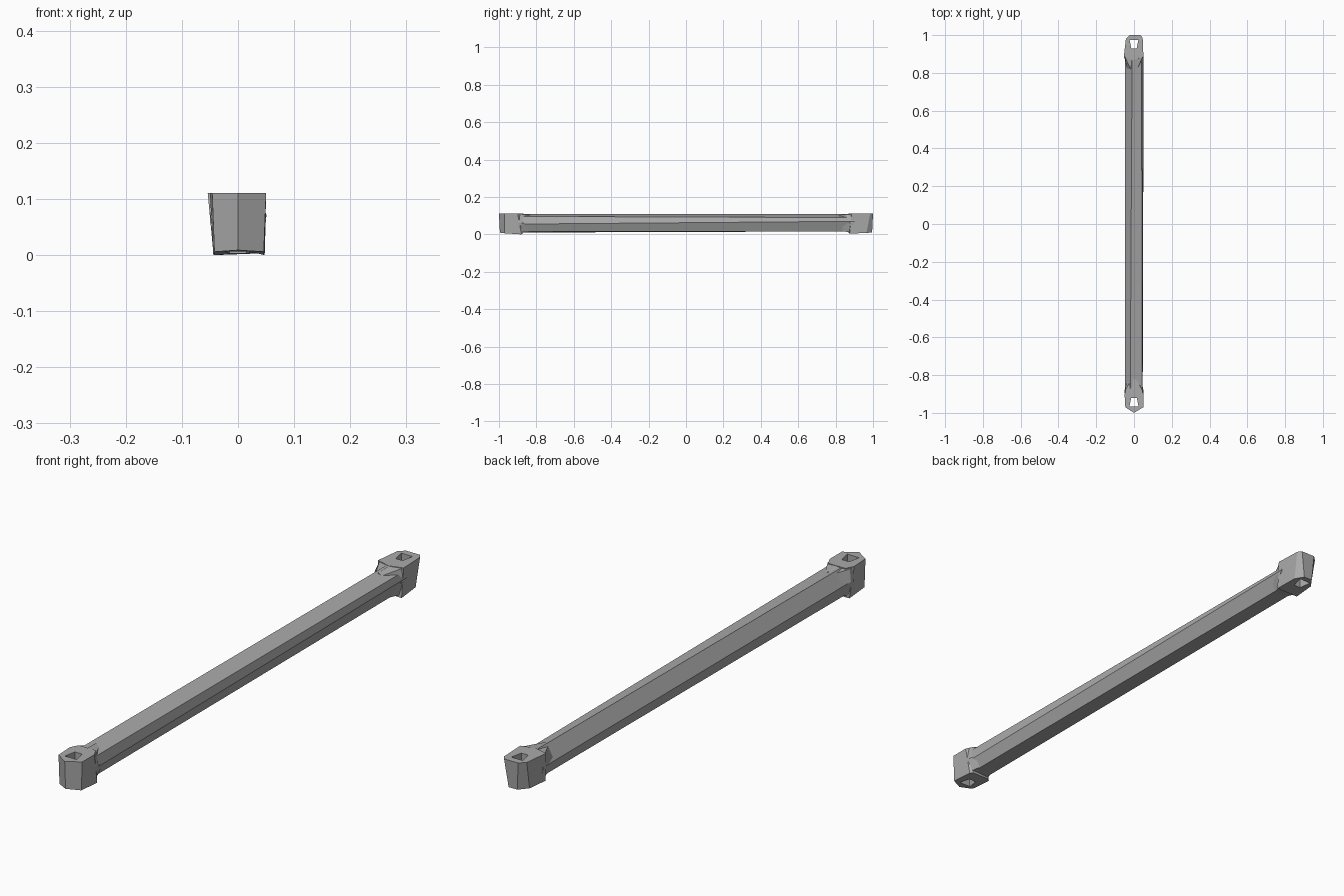
import bpy
import bmesh

cube = bpy.data.objects.get("Cube")
if cube:
    bpy.data.objects.remove(cube, do_unlink=True)

grey = bpy.data.materials.new("plain grey")
grey.use_nodes = True
grey.diffuse_color = (0.4, 0.4, 0.4, 1)
grey.node_tree.nodes["Principled BSDF"].inputs["Base Color"].default_value = (0.4, 0.4, 0.4, 1)


def loft(name, rings):
    """Closed solid through matching rings of points."""
    bm = bmesh.new()
    loops = [[bm.verts.new(p) for p in ring] for ring in rings]
    for a, b in zip(loops, loops[1:]):
        for i in range(len(a)):
            j = (i + 1) % len(a)
            bm.faces.new((a[i], a[j], b[j], b[i]))
    bm.faces.new(loops[0])
    bm.faces.new(loops[-1])
    bmesh.ops.recalc_face_normals(bm, faces=bm.faces)
    mesh = bpy.data.meshes.new(name)
    bm.to_mesh(mesh)
    bm.free()
    mesh.materials.append(grey)
    obj = bpy.data.objects.new(name, mesh)
    bpy.context.collection.objects.link(obj)
    return obj


def activate(obj):
    bpy.ops.object.select_all(action="DESELECT")
    obj.select_set(True)
    bpy.context.view_layer.objects.active = obj


def at_y(section, y):
    return [(x, y, z) for x, z in section]


# Slightly twisted six-sided shaft
front_section = [(-0.02, 0.11), (0.043, 0.096), (0.046, 0.055),
                 (0.028, 0.014), (-0.03, 0.010), (-0.047, 0.06)]
back_section = [(-0.01, 0.11), (0.04, 0.09), (0.051, 0.07),
                (0.028, 0.016), (-0.03, 0.016), (-0.047, 0.06)]
shaft = loft("shaft", [at_y(front_section, -0.9), at_y(back_section, 0.9)])
activate(shaft)
bpy.ops.object.shade_smooth_by_angle(angle=0.5)


# Tapered end blocks with a vertical hole
def end_block(name, top, bottom, hole):
    block = loft(name, [bottom, [(x, y, 0.111) for x, y in top]])
    cutter = loft("hole_cutter", [[(x, y, z) for x, y in hole] for z in (-0.1, 0.2)])
    cutter.hide_render = True
    activate(block)
    cut = block.modifiers.new("hole", "BOOLEAN")
    cut.object = cutter
    cut.solver = "EXACT"
    bpy.ops.object.modifier_apply(modifier=cut.name)
    bpy.data.objects.remove(cutter, do_unlink=True)


end_block("front_block",
          [(-0.046, -0.97), (0, -1.0), (0.05, -0.97), (0.05, -0.9), (0.035, -0.87), (-0.035, -0.87), (-0.05, -0.9)],
          [(-0.042, -0.97, 0.006), (0, -0.995, 0.009), (0.046, -0.97, 0.006), (0.047, -0.88, 0),
           (0.035, -0.875, 0.003), (-0.035, -0.875, 0.003), (-0.044, -0.88, 0)],
          [(-0.024, -0.965), (0.024, -0.965), (0.015, -0.92), (-0.015, -0.92)])
end_block("back_block",
          [(-0.054, 0.885), (-0.043, 0.98), (-0.022, 1.0), (0.035, 1.0), (0.046, 0.985), (0.05, 0.885), (0, 0.87)],
          [(-0.044, 0.875, 0.004), (-0.04, 0.96, 0.008), (-0.015, 0.995, 0.01), (0.02, 0.995, 0.01),
           (0.042, 0.965, 0.008), (0.048, 0.875, 0.004), (0, 0.87, 0.008)],
          [(-0.023, 0.975), (0.023, 0.975), (0.014, 0.93), (-0.014, 0.93)])

# Flared necks where the shaft meets the blocks
for name, side, reach in (("front_neck", -1, 0.82), ("back_neck", 1, 0.81)):
    small = [(0, 0.109), (0.012, 0.1), (0.038, 0.06), (0.02, 0.018), (-0.02, 0.018), (-0.038, 0.06), (-0.012, 0.1)]
    large = [(0, 0.11), (0.044, 0.108), (0.05, 0.06), (0.04, 0.012), (-0.04, 0.012), (-0.05, 0.06), (-0.046, 0.108)]
    loft(name, [at_y(small, side * reach), at_y(large, side * 0.88), at_y(large, side * 0.895)])
